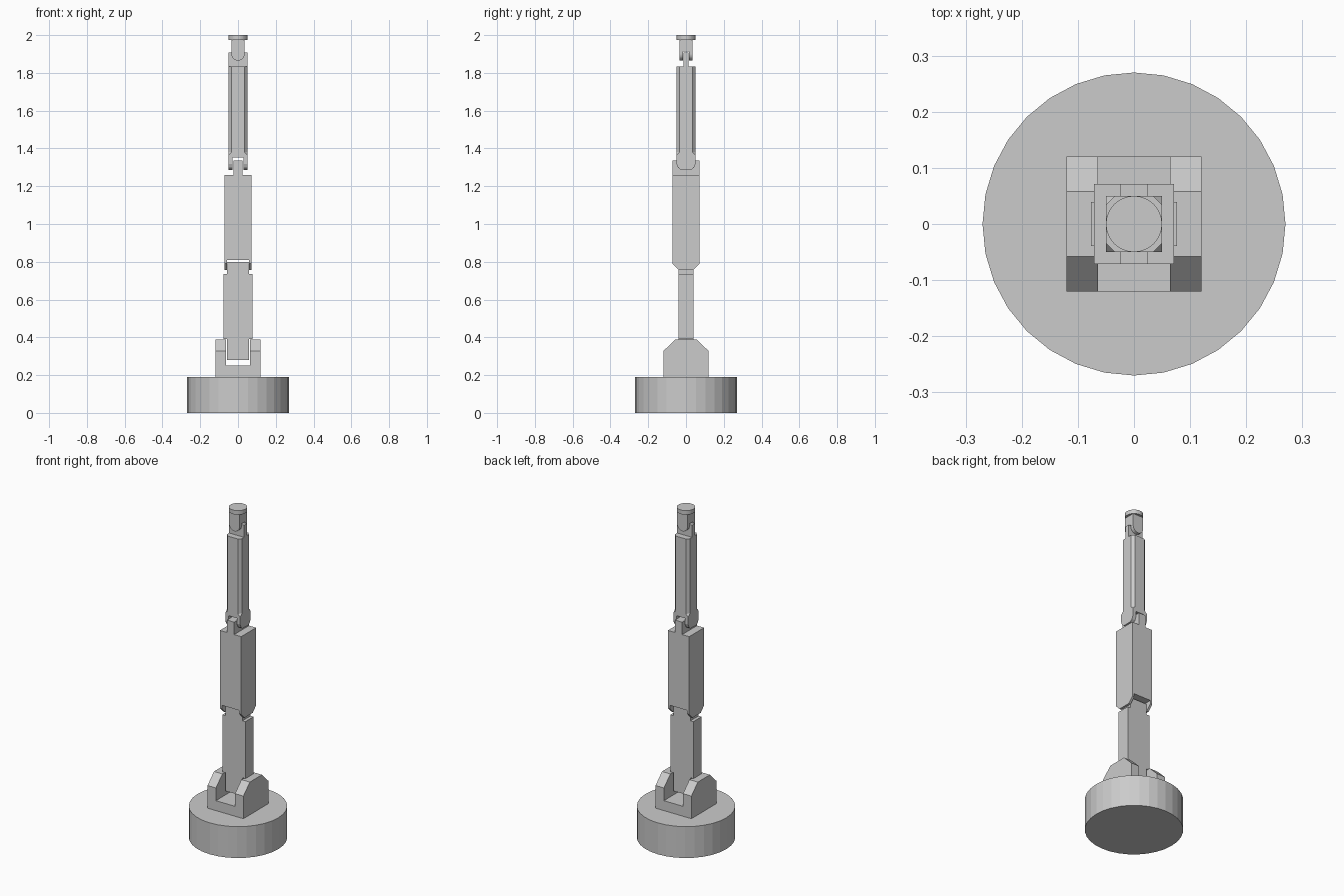
import bpy, bmesh, math

if "Cube" in bpy.data.objects:
    bpy.data.objects.remove(bpy.data.objects["Cube"])


def add_object(name, bm):
    bmesh.ops.recalc_face_normals(bm, faces=bm.faces[:])
    mesh = bpy.data.meshes.new(name)
    bm.to_mesh(mesh)
    bm.free()
    ob = bpy.data.objects.new(name, mesh)
    bpy.context.collection.objects.link(ob)
    return ob


def prism(name, profile, half, axis):
    """Extrude a 2D profile symmetrically along axis 'x' (y,z), 'y' (x,z)."""
    bm = bmesh.new()
    pts = [(-half, a, b) if axis == 'x' else (a, -half, b) for a, b in profile]
    face = bm.faces.new([bm.verts.new(p) for p in pts])
    new = bmesh.ops.extrude_face_region(bm, geom=[face])['geom']
    step = (2 * half, 0, 0) if axis == 'x' else (0, 2 * half, 0)
    bmesh.ops.translate(bm, vec=step,
                        verts=[v for v in new if isinstance(v, bmesh.types.BMVert)])
    return add_object(name, bm)


def hull(name, points):
    bm = bmesh.new()
    for p in points:
        bm.verts.new(p)
    bmesh.ops.convex_hull(bm, input=bm.verts[:])
    bmesh.ops.dissolve_limit(bm, angle_limit=0.01, verts=bm.verts[:], edges=bm.edges[:])
    return add_object(name, bm)


def box(name, hx, hy, z0, z1):
    return prism(name, [(-hx, z0), (hx, z0), (hx, z1), (-hx, z1)], hy, 'y')


def disc(name, r, z0, z1):
    bm = bmesh.new()
    bmesh.ops.create_cone(bm, cap_ends=True, segments=32, radius1=r, radius2=r, depth=z1 - z0)
    bmesh.ops.translate(bm, vec=(0, 0, (z0 + z1) / 2), verts=bm.verts[:])
    return add_object(name, bm)


def mirrored(half):
    """Complete a right-hand outline listed from bottom to top."""
    return half + [(-a, b) for a, b in reversed(half)]


def cut_slot(ob, hx, hy, z0, z1):
    cutter = box("slot_cutter", hx, hy, z0, z1)
    cutter.hide_render = True
    mod = ob.modifiers.new("slot", 'BOOLEAN')
    mod.operation, mod.solver, mod.object = 'DIFFERENCE', 'EXACT', cutter
    bpy.context.view_layer.objects.active = ob
    bpy.ops.object.modifier_apply(modifier=mod.name)
    bpy.data.objects.remove(cutter)


def octagon(h, c, z):
    return [(sx * a, sy * b, z) for sx in (-1, 1) for sy in (-1, 1)
            for a, b in ((h, h - c), (h - c, h))]


# Round base and shoulder bracket
disc("base", 0.27, 0, 0.19)
bracket = prism("shoulder_bracket",
                mirrored([(0.12, 0.19), (0.12, 0.327), (0.058, 0.388)]), 0.12, 'x')
cut_slot(bracket, 0.064, 0.3, 0.25, 0.6)

# Lower link: flat bar with narrow ends
prism("lower_link", mirrored([(0.057, 0.28), (0.057, 0.39), (0.077, 0.39),
                              (0.077, 0.735), (0.057, 0.735), (0.057, 0.80)]), 0.039, 'y')

# Middle link: chamfered fork below, tongue on top
middle = prism("middle_link",
               mirrored([(0.04, 0.757), (0.071, 0.79), (0.071, 1.26)]), 0.071, 'x')
cut_slot(middle, 0.058, 0.3, 0.6, 0.81)
box("middle_tongue", 0.024, 0.071, 1.255, 1.335)

# Upper link: rounded fork, column with chamfered corners, tongue
H, C = 0.05, 0.016
side = mirrored([(0.028, 1.287), (0.042, 1.298), (H, 1.318), (H, 1.363)])
fork = hull("upper_fork", [(x, y, z) for x in (-H, H) for y, z in side]
            + octagon(H, C, 1.38))
cut_slot(fork, 0.028, 0.3, 1.1, 1.352)
hull("upper_column", octagon(H, C, 1.38) + octagon(H, C, 1.833))
box("upper_tongue", H, 0.013, 1.83, 1.907)

# Wrist with rounded lower end, and tool flange
R = 0.035
arc = [(R * math.sin(t), 1.9 - R * math.cos(t))
       for t in (math.radians(11.25 + 22.5 * i) for i in range(4))]
wrist = prism("wrist", mirrored(arc + [(R, 1.9), (R, 1.976)]), R, 'y')
cut_slot(wrist, 0.2, 0.015, 1.8, 1.912)
disc("tool_flange", 0.05, 1.975, 2.0)
